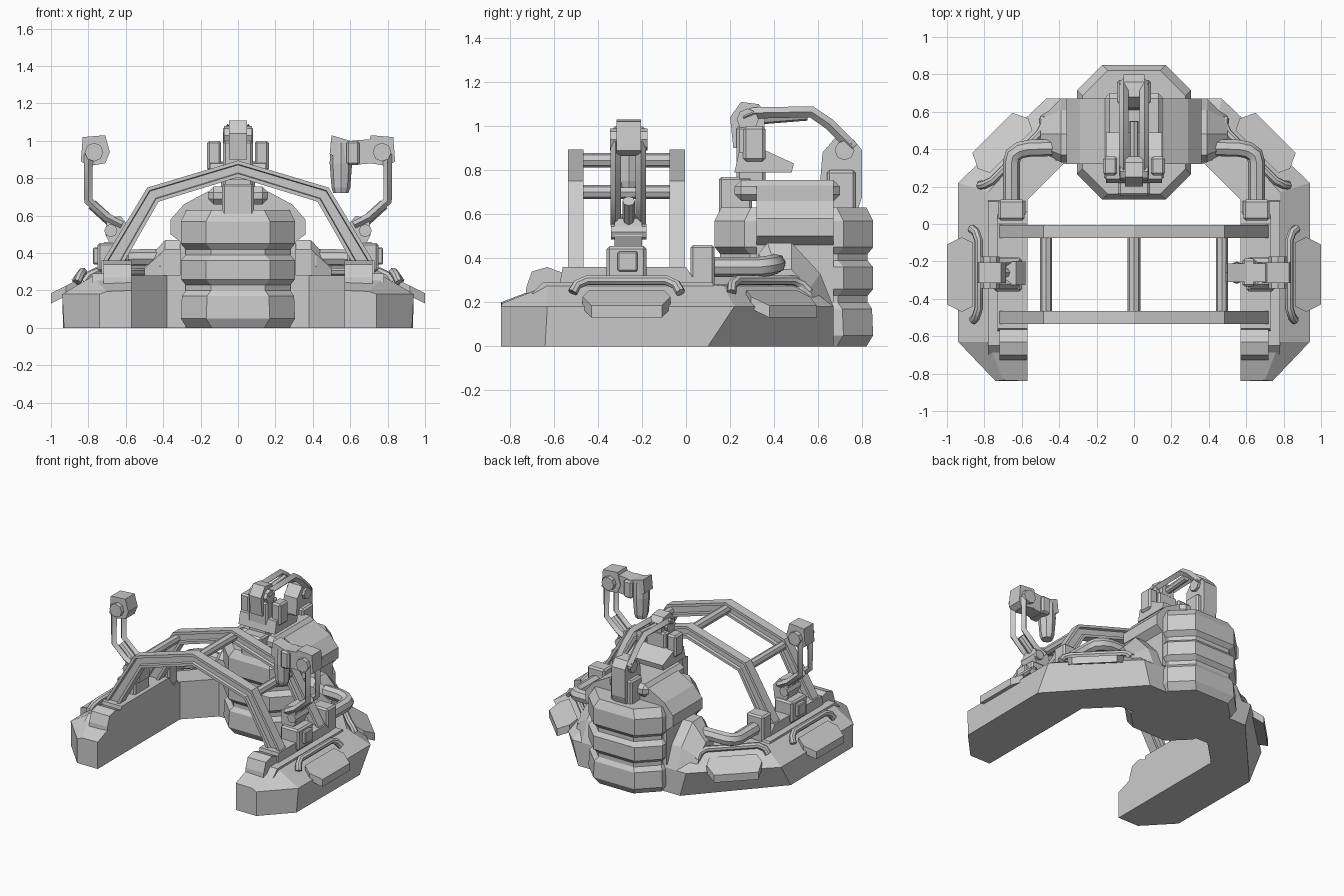
import bpy, bmesh, math
from mathutils import Vector

if "Cube" in bpy.data.objects:
    bpy.data.objects.remove(bpy.data.objects["Cube"])


def finish(name, bm, mirror=False):
    """Turn a bmesh in world coordinates into an object, optionally mirrored in x."""
    bmesh.ops.recalc_face_normals(bm, faces=bm.faces)
    me = bpy.data.meshes.new(name)
    bm.to_mesh(me)
    bm.free()
    ob = bpy.data.objects.new(name, me)
    bpy.context.collection.objects.link(ob)
    if mirror:
        ob.modifiers.new("mirror", 'MIRROR')
    return ob


def loft(name, rings, mirror=False, caps=True):
    """Skin closed rings of equal point count."""
    bm = bmesh.new()
    vs = [[bm.verts.new(p) for p in r] for r in rings]
    n = len(vs[0])
    for a, b in zip(vs, vs[1:]):
        for i in range(n):
            bm.faces.new((a[i], a[(i + 1) % n], b[(i + 1) % n], b[i]))
    if caps:
        bm.faces.new(vs[0])
        bm.faces.new(vs[-1])
    return finish(name, bm, mirror)


def prism(name, pts, axis, a, b, mirror=False, groove=0):
    """Extrude a 2D profile along an axis; groove sinks a panel in both end faces."""
    def at(p, t):
        return {'x': (t, p[0], p[1]), 'y': (p[0], t, p[1]), 'z': (p[0], p[1], t)}[axis]
    ob = loft(name, [[at(p, t) for p in pts] for t in (a, b)], mirror)
    if groove:
        bm = bmesh.new()
        bm.from_mesh(ob.data)
        ends = [f for f in bm.faces if len(f.verts) == len(pts)]
        bmesh.ops.inset_individual(bm, faces=ends, thickness=groove, depth=0)
        bmesh.ops.inset_individual(bm, faces=ends, thickness=0.004, depth=-groove)
        bm.to_mesh(ob.data)
        bm.free()
    return ob


def box(name, x, y, z, mirror=False, chamfer=0.012):
    bm = bmesh.new()
    bmesh.ops.create_cube(bm, size=1)
    for v in bm.verts:
        v.co = [(r[0] + r[1]) / 2 + c * (r[1] - r[0]) for r, c in zip((x, y, z), v.co)]
    if chamfer:
        bmesh.ops.bevel(bm, geom=bm.edges[:], offset=chamfer, segments=1, affect='EDGES')
    return finish(name, bm, mirror)


def tube(name, pts, r, mirror=False, res=2):
    """Capped pipe along a polyline; res 0 gives a square bar."""
    cu = bpy.data.curves.new(name, 'CURVE')
    cu.dimensions = '3D'
    cu.bevel_depth, cu.bevel_resolution, cu.use_fill_caps = r, res, True
    sp = cu.splines.new('POLY')
    sp.points.add(len(pts) - 1)
    for p, q in zip(sp.points, pts):
        p.co = (*q, 1)
    tmp = bpy.data.objects.new(name, cu)
    bpy.context.collection.objects.link(tmp)
    dg = bpy.context.evaluated_depsgraph_get()
    me = bpy.data.meshes.new_from_object(tmp.evaluated_get(dg))
    bpy.data.objects.remove(tmp)
    bm = bmesh.new()
    bm.from_mesh(me)
    bmesh.ops.remove_doubles(bm, verts=bm.verts, dist=0.0005)
    ob = finish(name, bm, mirror)
    for p in ob.data.polygons:
        p.use_smooth = res > 0
    ob.data.set_sharp_from_angle(angle=math.radians(40))
    return ob


def octagon(cy, rx, ry, c, z):
    return [(sx * x, cy + sy * y, z) for sx, sy, x, y in (
        (1, -1, rx - c, ry), (1, -1, rx, ry - c), (1, 1, rx, ry - c), (1, 1, rx - c, ry),
        (-1, 1, rx - c, ry), (-1, 1, rx, ry - c), (-1, -1, rx, ry - c), (-1, -1, rx - c, ry))]


# U-shaped base: stations from the front tip round to the back centre
# each: bottom outer, top outer, shoulder, inner (x, y), inner height
stations = [((.74, -.84), (.74, -.84), (.70, -.835), (.57, -.84), .20),
            ((.93, -.64), (.94, -.63), (.78, -.63), (.57, -.63), .28),
            ((.935, .10), (.94, .22), (.78, .17), (.57, .13), .28),
            ((.42, .67), (.47, .67), (.44, .55), (.38, .32), .28),
            ((0, .67), (0, .67), (0, .55), (0, .32), .28)]
loft("base", [[(*bo, 0), (*to, .18), (*sh, h - .005), (*inn, h), (*inn, 0)]
              for bo, to, sh, inn, h in stations], True)

# ribbed rear drum
ribs = [(0, .275), (.05, .305), (.17, .30), (.20, .28), (.23, .28), (.26, .305), (.36, .305),
        (.39, .28), (.42, .28), (.45, .305), (.57, .305), (.63, .275)]
loft("rear_drum", [octagon(.49, r, r + .055, .135, z) for z, r in ribs])

# saddle over the drum, and side shoulders with pipe sockets
half = [(.31, .2), (.31, .46), (.36, .50), (.36, .58), (.29, .66), (.16, .73)]
prism("saddle", half + [(-x, z) for x, z in reversed(half)], 'y', .32, .67)
arch = [(.33, .2), (.33, .42), (.37, .47), (.48, .47), (.61, .33), (.67, .18)]
loft("shoulder", [[(x, .48 + (y - .48) * s, .15 + (z - .15) * s) for y, z in arch]
                  for x, s in ((.28, 1), (.39, 1), (.50, .62))], True)
prism("pipe_socket", [(.41 + .075 * math.cos(k * math.pi / 4 + .39),
                       .36 + .075 * math.sin(k * math.pi / 4 + .39)) for k in range(8)],
      'x', .36, .42, True)
tube("side_pipe", [(.655, .10, .36), (.655, .33, .36), (.645, .37, .365), (.61, .395, .37),
                   (.56, .405, .375), (.38, .41, .375)], .046, True)
box("pipe_box", (.585, .725), (.02, .13), (.25, .46), True)

# side rails that carry the roll frame
prism("side_rail", [(-.58, .25), (-.56, .36), (0, .36), (.04, .30), (.10, .25)], 'x', .57, .73, True)
prism("rail_nose", [(-.73, .21), (-.725, .27), (-.70, .34), (-.63, .36), (-.55, .33), (-.55, .21)],
      'x', .57, .72, True)
prism("rail_step", [(-.70, .24), (-.65, .29), (.12, .29), (.14, .24)], 'x', .58, .78, True)

# twin arches with grooved faces, joined by three tie bars
outer = [(.73, .33), (.715, .37), (.485, .75), (0, .895)]
inner = [(0, .805), (.425, .675), (.61, .35), (.61, .33)]
band = outer + [(-x, z) for x, z in reversed(outer[:-1])] \
    + [(-x, z) for x, z in reversed(inner[1:])] + inner
for name, y0, y1 in (("front_arch", -.535, -.465), ("rear_arch", -.075, -.005)):
    prism(name, band, 'y', y0, y1, groove=.02)
tube("top_tie_bar", [(0, -.49, .845), (0, -.04, .845)], .034)
tube("side_tie_bar", [(.47, -.49, .70), (.47, -.04, .70)], .032, True)

# side bumper pads and grab handles; second set sits on the chamfered corner
pad = [(-.20, 0), (-.16, .08), (.16, .08), (.20, 0), (.17, -.06), (-.17, -.06)]
for name, c, ang in (("side", Vector((.92, -.27, 0)), 0), ("corner", Vector((.70, .43, 0)), 45)):
    a = math.radians(ang)
    n = Vector((math.cos(a), math.sin(a), 0))
    t = Vector((-n.y, n.x, 0))
    w = 1 if ang == 0 else .95
    loft(name + "_bumper", [[c + t * u * w + n * v + Vector((0, 0, .205 - v * .5 + dz))
                             for u, v in pad] for dz in (-.035, .02)], True)
    o = -.09 if ang == 0 else -.10
    path = [(-.245, .01, .23), (-.225, -.005, .265), (-.18, -.02, .285), (.18, -.02, .285),
            (.225, -.005, .265), (.245, .02, .23)]
    tube(name + "_handle", [c + t * u + n * (v + o + .02) + Vector((0, 0, z + .015))
                            for u, v, z in path], .023, True)

# paired side arms: base, hinge, twin bars and rounded head
box("arm_base", (.60, .75), (-.36, -.18), (.30, .455), True)
box("arm_base_plate", (.74, .775), (-.31, -.22), (.34, .43), True, .006)
prism("arm_hinge", [(.59, .44), (.58, .54), (.63, .60), (.70, .58), (.71, .50), (.68, .44)],
      'y', -.325, -.20, True)
tube("arm_pivot", [(.68, -.34, .52), (.68, -.18, .52)], .035, True)
for y in (-.32, -.205):
    tube("arm_bar", [(.62, y, .55), (.70, y, .59), (.80, y, .68), (.80, y, .93)], .024, True, 0)
tube("arm_piston", [(.66, -.26, .55), (.78, -.26, .66)], .028, True)
prism("arm_head", [(.84, .89), (.83, 1.02), (.71, 1.03), (.685, .94), (.71, .88), (.80, .865)],
      'y', -.315, -.205, True)
tube("arm_head_pin", [(.77, -.345, .94), (.77, -.175, .94)], .05, True)

# right arm tool head with hanging barrel
prism("tool_neck", [(.49, .93), (.50, 1.03), (.60, 1.0), (.72, 1.01), (.72, .88), (.60, .87)],
      'y', -.31, -.21)
loft("tool_barrel", [[(.55 + r * math.cos(k * math.pi / 4), -.26 + r * math.sin(k * math.pi / 4), z)
                      for k in range(8)] for z, r in ((.72, .04), (.75, .05), (.88, .06), (.99, .055))])
box("tool_collar", (.58, .65), (-.335, -.185), (.87, 1.0))

# rear crane: pedestals, mast, twin boom bars and counterweight
box("crane_foot", (-.085, .085), (.15, .30), (.55, .77))
box("crane_deck", (-.16, .16), (.22, .70), (.66, .755), chamfer=.03)
box("crane_mast", (-.08, .08), (.23, .36), (.72, 1.0))
prism("crane_shoulder", [(.22, .79), (.24, .88), (.36, .89), (.49, .83), (.48, .79)], 'x', -.15, .15)
box("crane_side_block", (.09, .165), (.26, .36), (.84, 1.0), True)
prism("crane_head", [(.215, .90), (.20, 1.04), (.25, 1.11), (.33, 1.10), (.36, 1.06), (.35, .90)],
      'x', -.048, .048)
tube("crane_pin", [(-.075, .28, 1.03), (.075, .28, 1.03)], .05)
tube("boom_bar", [(.055, .26, 1.04), (.055, .31, 1.06), (.055, .57, 1.065), (.055, .65, 1.01),
                  (.055, .76, .90)], .026, True, 0)
tube("boom_piston", [(0, .30, 1.03), (0, .55, 1.05)], .025)
prism("boom_end", [(.60, .63), (.62, .88), (.68, .95), (.76, .94), (.80, .89), (.80, .68), (.78, .62)],
      'x', -.055, .055)
box("boom_end_clamp", (-.09, .09), (.64, .77), (.60, .80))
tube("boom_end_pin", [(-.075, .72, .89), (.075, .72, .89)], .045)
